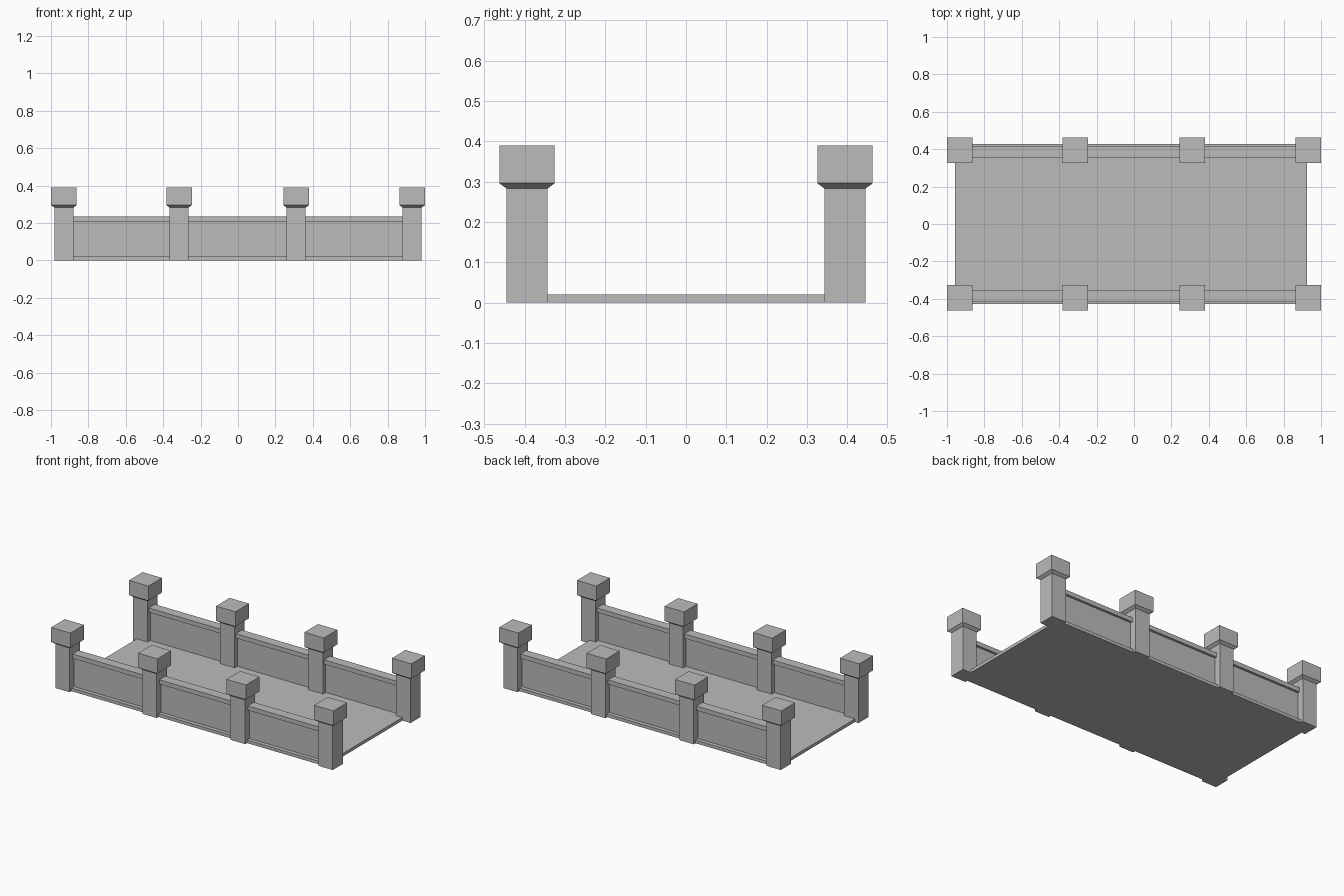
import bpy
import bmesh

if "Cube" in bpy.data.objects:
    bpy.data.objects.remove(bpy.data.objects["Cube"], do_unlink=True)

# Single stone colour
stone = bpy.data.materials.new("grey stone")
stone.use_nodes = True
GREY = (0.5, 0.5, 0.5, 1)
stone.diffuse_color = GREY
stone.node_tree.nodes["Principled BSDF"].inputs["Base Color"].default_value = GREY


def finish(name, bm, location=(0, 0, 0)):
    bmesh.ops.recalc_face_normals(bm, faces=bm.faces)
    mesh = bpy.data.meshes.new(name)
    bm.to_mesh(mesh)
    bm.free()
    mesh.materials.append(stone)
    obj = bpy.data.objects.new(name, mesh)
    obj.location = location
    bpy.context.collection.objects.link(obj)
    return obj


def box(name, x0, x1, y0, y1, z0, z1):
    bm = bmesh.new()
    bmesh.ops.create_cube(bm, size=1)
    bmesh.ops.scale(bm, vec=(x1 - x0, y1 - y0, z1 - z0), verts=bm.verts)
    return finish(name, bm, ((x0 + x1) / 2, (y0 + y1) / 2, (z0 + z1) / 2))


def pillar(name, x, y):
    # Square shaft flaring into a block cap: half width at each height
    profile = [(0.051, 0), (0.051, 0.283), (0.0685, 0.296), (0.0685, 0.39)]
    bm = bmesh.new()
    rings = [[bm.verts.new((sx * r, sy * r, z))
              for sx, sy in ((-1, -1), (1, -1), (1, 1), (-1, 1))]
             for r, z in profile]
    for low, high in zip(rings, rings[1:]):
        for i in range(4):
            j = (i + 1) % 4
            bm.faces.new((low[i], low[j], high[j], high[i]))
    bm.faces.new(rings[0])
    bm.faces.new(rings[-1])
    return finish(name, bm, (x, y, 0))


# Deck, with a thin ledge outside each wall
box("deck", -0.957, 0.924, -0.427, 0.427, 0, 0.02)

# Parapets: recessed panel, overhanging rail and four pillars per side
for side, s in (("front", -1), ("back", 1)):
    y = s * 0.386
    box(side + "_wall_panel", -0.93, 0.92, y - 0.016, y + 0.016, 0.015, 0.21)
    box(side + "_wall_rail", -0.93, 0.92, y - 0.031, y + 0.031, 0.206, 0.234)
    for n, x in enumerate((-0.931, -0.315, 0.311, 0.931)):
        pillar(f"{side}_pillar_{n + 1}", x, s * 0.394)
